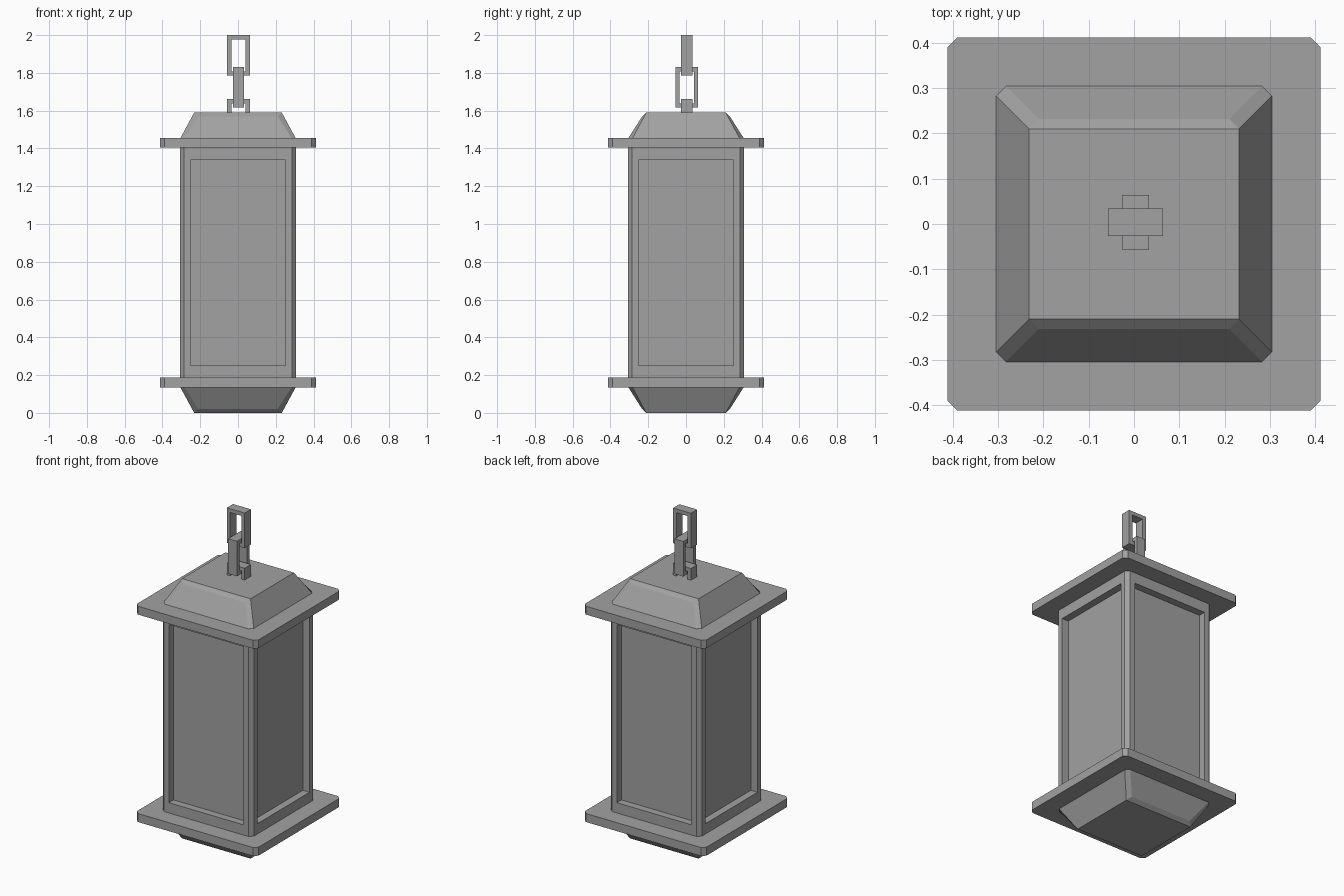
import bpy
import bmesh
from mathutils import Vector

cube = bpy.data.objects.get("Cube")
if cube:
    bpy.data.objects.remove(cube, do_unlink=True)

metal = bpy.data.materials.new("grey_metal")
metal.use_nodes = True
GREY = (0.36, 0.36, 0.36, 1)
metal.diffuse_color = GREY
metal.node_tree.nodes["Principled BSDF"].inputs["Base Color"].default_value = GREY

CHAMFER = 0.022


def finish(name, bm):
    bmesh.ops.recalc_face_normals(bm, faces=bm.faces[:])
    mesh = bpy.data.meshes.new(name)
    bm.to_mesh(mesh)
    bm.free()
    mesh.materials.append(metal)
    obj = bpy.data.objects.new(name, mesh)
    bpy.context.collection.objects.link(obj)
    return obj


def ring(bm, half, z, z_y=None):
    """Square with clipped corners; z_y sets another height for the y sides."""
    z_y = z if z_y is None else z_y
    c = half - CHAMFER
    pts = []
    for sx, sy in ((1, 1), (-1, 1), (-1, -1), (1, -1)):
        pair = [(sx * half, sy * c, z), (sx * c, sy * half, z_y)]
        pts += pair if sx * sy > 0 else pair[::-1]
    return [bm.verts.new(p) for p in pts]


def bridge(bm, a, b):
    for i in range(len(a)):
        j = (i + 1) % len(a)
        bm.faces.new((a[i], a[j], b[j], b[i]))


def prism(half, z0, z1):
    bm = bmesh.new()
    low, high = ring(bm, half, z0), ring(bm, half, z1)
    bridge(bm, low, high)
    bm.faces.new(low)
    bm.faces.new(high)
    return bm


def cap(name, z_wide, z_narrow, z_edge):
    """Tapered block whose narrow end has a small slope along the y sides."""
    bm = bmesh.new()
    wide = ring(bm, 0.305, z_wide)
    narrow = ring(bm, 0.232, z_narrow, z_edge)
    bridge(bm, wide, narrow)
    bm.faces.new(wide)
    xs = [v for v in narrow if abs(v.co.z - z_narrow) < 1e-5]
    bm.faces.new(xs)
    for s in (1, -1):
        bm.faces.new([v for v in narrow if v.co.y * s > 0])
    return finish(name, bm)


# Flat plates and tapered ends
cap("base_taper", 0.135, 0.0, 0.02)
finish("base_plate", prism(0.412, 0.135, 0.187))
finish("roof_plate", prism(0.412, 1.405, 1.456))
cap("roof_taper", 1.455, 1.59, 1.57)

# Body with a recessed panel on each side
bm = prism(0.308, 0.18, 1.41)
sides = [f for f in bm.faces if max(abs(f.normal.x), abs(f.normal.y)) > 0.9
         or f.calc_area() > 0.6]
bmesh.ops.recalc_face_normals(bm, faces=bm.faces[:])
sides = [f for f in bm.faces if max(abs(f.normal.x), abs(f.normal.y)) > 0.9]
bmesh.ops.inset_individual(bm, faces=sides, thickness=0.047)
for f in sides:
    for v in f.verts:
        v.co.z = 1.34 if v.co.z > 0.8 else 0.25
for f in bmesh.ops.extrude_discrete_faces(bm, faces=sides)["faces"]:
    f.normal_update()
    bmesh.ops.translate(bm, verts=f.verts[:], vec=f.normal * -0.045)
finish("body", bm)


# Chain of square links, each turned a quarter from the last
def link(name, z0, z1, along_y):
    bm = bmesh.new()
    loops = []
    for depth in (-0.03, 0.03):
        for inset in (0, 0.023):
            w = 0.0605 - inset
            corners = ((-w, z0 + inset), (w, z0 + inset),
                       (w, z1 - inset), (-w, z1 - inset))
            loops.append([bm.verts.new((depth, u, z) if along_y else (u, depth, z))
                          for u, z in corners])
    fo, fi, bo, bi = loops
    for a, b in ((fo, fi), (bo, bi), (fo, bo), (fi, bi)):
        bridge(bm, a, b)
    bmesh.ops.translate(bm, verts=bm.verts[:], vec=Vector((0.003, 0.004, 0)))
    finish(name, bm)


for i, part in enumerate(("lower", "middle", "upper")):
    top = 1.662 + 0.169 * i
    link(part + "_chain_link", top - 0.215, top, i == 1)
